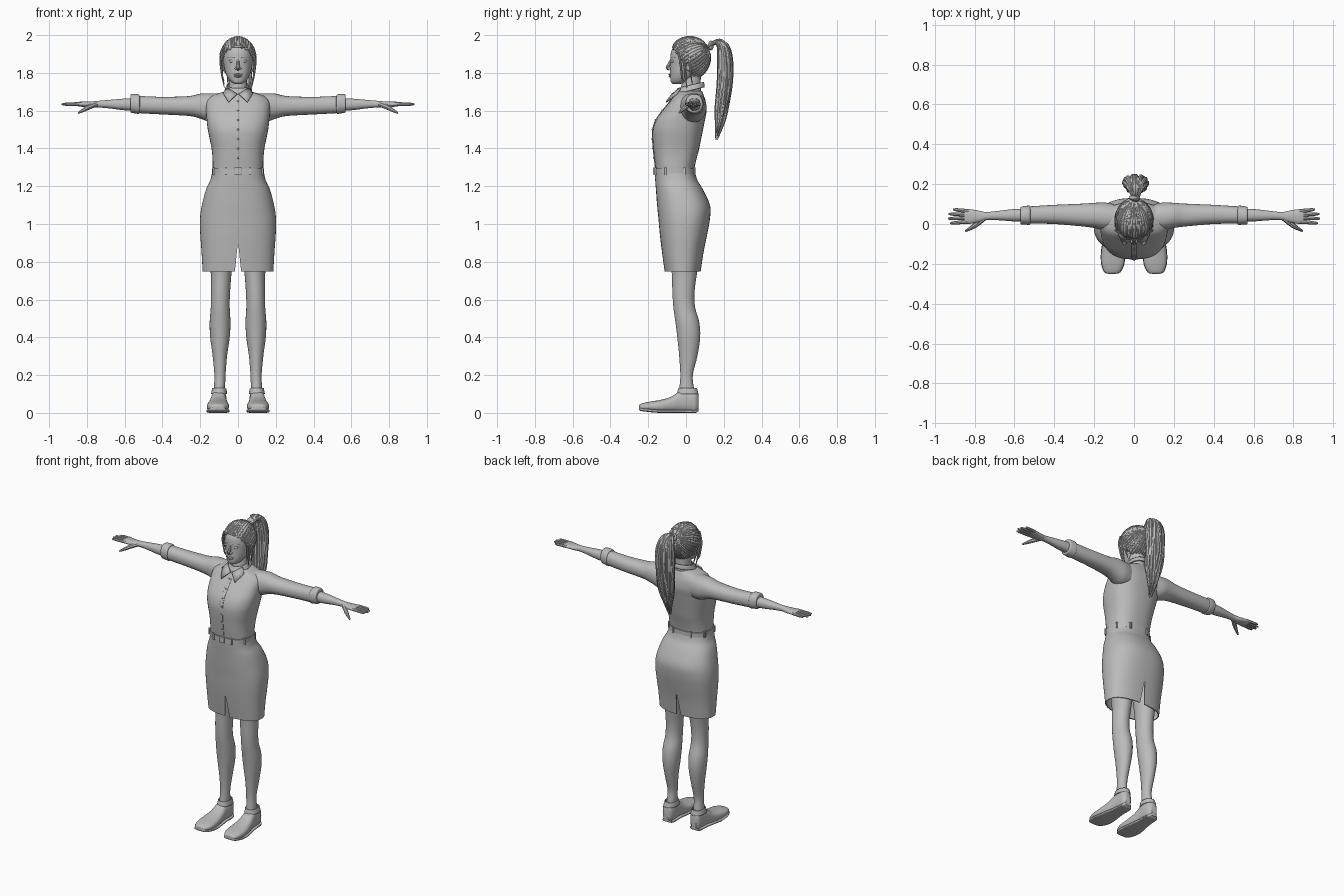
import bpy, bmesh, math, random
from mathutils import Vector

random.seed(4)
if "Cube" in bpy.data.objects:
    bpy.data.objects.remove(bpy.data.objects["Cube"])

grey = bpy.data.materials.new("plain_grey")
grey.use_nodes = True
COLOUR = (0.5, 0.5, 0.5, 1)
grey.diffuse_color = COLOUR
grey.node_tree.nodes["Principled BSDF"].inputs["Base Color"].default_value = COLOUR
parts = []


def finish(name, bm, mirror=False, thick=0):
    """Turn a bmesh into a named part, optionally mirrored or given thickness."""
    bmesh.ops.recalc_face_normals(bm, faces=bm.faces)
    mesh = bpy.data.meshes.new(name)
    bm.to_mesh(mesh)
    bm.free()
    mesh.materials.append(grey)
    ob = bpy.data.objects.new(name, mesh)
    bpy.context.collection.objects.link(ob)
    if thick:
        mod = ob.modifiers.new("thickness", 'SOLIDIFY')
        mod.thickness, mod.offset = thick, 0
    if mirror:
        mod = ob.modifiers.new("mirror", 'MIRROR')
        mod.use_mirror_merge = False
    parts.append(ob)
    return ob


def loft(name, rows, axis='z', power=2.2, sides=40, steps=4, caps=True,
         mirror=False, thick=0, shear=0):
    """Skin rounded sections: (position, low a, high a, low b, high b),
    or (position, half width, low b, high b) when centred."""
    rows = [Vector(r if len(r) == 5 else (r[0], -r[1], *r[1:])) for r in rows]
    path = []
    for i in range(len(rows) - 1):
        p1, p2 = rows[i], rows[i + 1]
        p0, p3 = rows[max(i - 1, 0)], rows[min(i + 2, len(rows) - 1)]
        for k in range(steps):
            t = k / steps
            m1, m2 = (p2 - p0) / 2, (p3 - p1) / 2
            path.append(p1 * (2*t**3 - 3*t*t + 1) + m1 * (t**3 - 2*t*t + t)
                        + p2 * (3*t*t - 2*t**3) + m2 * (t**3 - t*t))
    path.append(rows[-1])
    bm = bmesh.new()
    rings = []
    for t, a0, a1, b0, b1 in path:
        ring = []
        for s in range(sides):
            g = math.tau * s / sides
            c, d = math.cos(g), math.sin(g)
            a = (a0 + a1) / 2 + (a1 - a0) / 2 * math.copysign(abs(c) ** (2 / power), c)
            b = (b0 + b1) / 2 + (b1 - b0) / 2 * math.copysign(abs(d) ** (2 / power), d)
            co = {'x': (t, a, b), 'y': (a, t, b), 'z': (a, b, t + shear * b)}[axis]
            ring.append(bm.verts.new(co))
        rings.append(ring)
    for lo, hi in zip(rings, rings[1:]):
        for s in range(sides):
            n = (s + 1) % sides
            bm.faces.new((lo[s], lo[n], hi[n], hi[s]))
    if caps:
        bm.faces.new(rings[0])
        bm.faces.new(rings[-1])
    return finish(name, bm, mirror, thick)


def ball(name, centre, size, mirror=False, keep=None, thick=0):
    """Ellipsoid, optionally trimmed by a rule on face centres."""
    bm = bmesh.new()
    bmesh.ops.create_uvsphere(bm, u_segments=40, v_segments=24, radius=1)
    for v in bm.verts:
        v.co = Vector(centre) + v.co * Vector(size)
    if keep:
        bmesh.ops.delete(bm, geom=[f for f in bm.faces if not keep(f.calc_center_median())],
                         context='FACES')
    return finish(name, bm, mirror, thick)


def tubes(name, paths, mirror=False):
    """Tapered strands; each path is a list of (point, radius)."""
    cu = bpy.data.curves.new(name, 'CURVE')
    cu.dimensions, cu.bevel_depth, cu.bevel_resolution = '3D', 1, 2
    cu.use_fill_caps, cu.resolution_u = True, 5
    for path in paths:
        sp = cu.splines.new('NURBS')
        sp.points.add(len(path) - 1)
        for p, (co, r) in zip(sp.points, path):
            p.co, p.radius = (*co, 1), r
        sp.order_u, sp.use_endpoint_u = 3, True
    ob = bpy.data.objects.new(name, cu)
    bpy.context.collection.objects.link(ob)
    mesh = bpy.data.meshes.new_from_object(ob.evaluated_get(bpy.context.evaluated_depsgraph_get()))
    bpy.data.objects.remove(ob)
    bm = bmesh.new()
    bm.from_mesh(mesh)
    bpy.data.meshes.remove(mesh)
    return finish(name, bm, mirror)


# Shirt body, front placket and buttons
torso = [(1.27, .132, -.158, .043), (1.3, .134, -.162, .046), (1.35, .135, -.168, .057),
         (1.4, .14, -.173, .07), (1.45, .15, -.177, .08), (1.5, .16, -.176, .09),
         (1.55, .166, -.16, .1), (1.6, .17, -.125, .109), (1.65, .168, -.085, .104),
         (1.68, .135, -.064, .094), (1.705, .06, -.045, .085)]
loft("shirt_body", torso, power=2.5)
front = [r for r in torso if 1.28 < r[0] < 1.69]
loft("shirt_placket", [(z, .012, y - .003, y + .012) for z, w, y, b in front], power=6, sides=16)
for i, (z, w, y, b) in enumerate(front[1:-1]):
    ball(f"shirt_button_{i + 1}", (0, y - .003, z), (.005, .003, .005))

# Collar band and folded points
loft("collar_band", [(1.70, .068, -.058, .094), (1.715, .062, -.05, .094),
                     (1.728, .056, -.042, .09)], caps=False, thick=.008, shear=.25)
bm = bmesh.new()
bm.faces.new([bm.verts.new(p) for p in ((.006, -.072, 1.688), (.056, -.028, 1.72),
                                        (.078, -.05, 1.69), (.05, -.105, 1.645))])
finish("collar_points", bm, True, .008)

# Sleeves with rolled cuffs
loft("sleeves", [(.1, -.03, .1, 1.54, 1.69), (.15, -.032, .108, 1.54, 1.692),
                 (.2, -.02, .106, 1.558, 1.69), (.26, -.012, .102, 1.572, 1.677),
                 (.4, 0, .096, 1.58, 1.673), (.53, .002, .088, 1.587, 1.678)],
     'x', mirror=True)
loft("cuffs", [(.52, .002, .086, 1.59, 1.676), (.525, -.004, .092, 1.583, 1.686),
               (.548, -.003, .09, 1.586, 1.688), (.566, -.002, .086, 1.59, 1.687),
               (.57, .004, .08, 1.597, 1.68)], 'x', mirror=True)

# Forearms, palms, fingers and thumbs
loft("forearms_and_palms", [(.5, .012, .078, 1.598, 1.668), (.6, .013, .075, 1.602, 1.664),
     (.68, .019, .066, 1.612, 1.657), (.74, .02, .06, 1.617, 1.652),
     (.78, .009, .067, 1.617, 1.649), (.83, 0, .075, 1.621, 1.648),
     (.85, .003, .073, 1.624, 1.645)], 'x', mirror=True)
fingers = []
for y, tip_x, tip_y in ((.012, .923, .004), (.03, .934, .027), (.047, .93, .05), (.064, .908, .073)):
    base, tip = Vector((.83, y, 1.635)), Vector((tip_x, tip_y, 1.634))
    fingers.append([(base, .011), (base.lerp(tip, .5), .0095), (base.lerp(tip, .9), .008), (tip, .004)])
fingers.append([((.75, .03, 1.634), .013), ((.79, -.002, 1.62), .014),
                ((.82, -.022, 1.602), .01), ((.845, -.035, 1.588), .005)])
tubes("fingers", fingers, True)

# Skirt with a tapered slit front and back
skirt = loft("skirt", [(.748, .184, -.11, .075), (.85, .19, -.124, .09), (.95, .197, -.136, .11),
                       (1.03, .198, -.143, .124), (1.1, .188, -.15, .124), (1.18, .167, -.156, .088),
                       (1.23, .144, -.16, .058), (1.275, .134, -.163, .045)],
             power=2.4, sides=56, caps=False, thick=.006)
cutter = loft("slit_cutter", [(.7, .022, -1, 1), (.89, .002, -1, 1)], steps=1)
cutter.hide_render = True
mod = skirt.modifiers.new("slit", 'BOOLEAN')
mod.operation, mod.object, mod.solver = 'DIFFERENCE', cutter, 'EXACT'
bpy.context.view_layer.objects.active = skirt
for mod in list(skirt.modifiers):
    bpy.ops.object.modifier_apply(modifier=mod.name)
parts.remove(cutter)
bpy.data.objects.remove(cutter)

# Belt, buckle and loops
loft("belt", [(1.266, .138, -.168, .05), (1.295, .138, -.168, .05)], power=2.5, steps=2)
loft("belt_buckle", [(1.262, .018, -.176, -.16), (1.299, .018, -.176, -.16)], power=8, sides=16)
for i in range(8):
    g = math.tau * (i + .5) / 8
    c, d = math.cos(g), math.sin(g)
    x = .138 * math.copysign(abs(c) ** .8, c)
    y = -.059 + .109 * math.copysign(abs(d) ** .8, d)
    loft(f"belt_loop_{i + 1}", [(1.26, x - .006, x + .006, y - .006, y + .006),
                                (1.3, x - .006, x + .006, y - .006, y + .006)], power=8, sides=16)

# Legs
loft("legs", [(.07, .068, .132, -.04, .05), (.13, .068, .128, -.035, .042),
              (.2, .066, .125, -.03, .036), (.3, .058, .134, -.036, .06),
              (.4, .044, .147, -.046, .075), (.48, .04, .15, -.056, .07),
              (.56, .044, .144, -.067, .048), (.64, .042, .143, -.072, .045),
              (.75, .033, .145, -.076, .06), (.9, .012, .17, -.09, .085),
              (1.05, .01, .17, -.1, .09)], power=2, mirror=True)

# Slip-on shoes with soles and ankle rims
shoe = [(-.25, .095, .122, .022, .036), (-.242, .07, .147, .014, .047),
        (-.2, .05, .163, .008, .058), (-.14, .048, .164, .003, .068),
        (-.08, .055, .154, .003, .085), (-.03, .061, .144, .003, .116),
        (.02, .061, .139, .001, .127), (.05, .067, .135, .001, .124), (.066, .083, .12, .012, .1)]
loft("shoes", shoe, 'y', power=2.4, mirror=True)
loft("shoe_soles", [(y, a - .002, b + .002, max(c - .003, 0), c + .014) for y, a, b, c, d in shoe],
     'y', power=4, mirror=True)
loft("shoe_rims", [(.1, .06, .14, -.046, .064), (.13, .064, .134, -.038, .056)],
     caps=False, mirror=True, thick=.005)

# Neck, head and facial features
loft("neck", [(1.66, .06, -.04, .09), (1.71, .05, -.028, .08), (1.76, .047, -.022, .078),
              (1.82, .05, -.02, .08)], power=2)
loft("head", [(1.742, .018, -.07, -.03), (1.75, .035, -.079, .005), (1.77, .052, -.083, .035),
              (1.8, .066, -.084, .07), (1.84, .075, -.083, .1), (1.88, .08, -.083, .112),
              (1.92, .077, -.076, .11), (1.955, .06, -.05, .09), (1.98, .03, -.015, .055)], power=2.15)
tubes("nose", [[((0, -.077, 1.872), .007), ((0, -.088, 1.845), .009),
                ((0, -.1, 1.826), .01), ((0, -.09, 1.818), .007)]])
ball("nostrils", (.01, -.088, 1.824), (.008, .01, .007), True)
ball("upper_lip", (0, -.084, 1.791), (.024, .008, .005))
ball("lower_lip", (0, -.083, 1.782), (.02, .009, .006))
ball("eyes", (.032, -.07, 1.862), (.015, .009, .008), True)
tubes("brows", [[((.014, -.079, 1.88), .004), ((.035, -.073, 1.886), .005), ((.055, -.057, 1.88), .003)]], True)
ball("ears", (.08, .015, 1.84), (.011, .018, .03), True)

# Hair cap and swept-back locks
CENTRE, SIZE = Vector((0, .02, 1.88)), Vector((.092, .106, .11))
ball("hair_cap", CENTRE, SIZE, keep=lambda p: p.z > 1.84 - 1.4 * p.y, thick=.006)
tie = Vector((0, .88, .48))
up, back = Vector((0, -.58, .81)), Vector((0, .81, .58))
locks = []
for i in range(40):
    g = math.tau * (i + .5) / 40
    start = (Vector((math.cos(g), 0, 0)) + up * math.sin(g) - back * random.uniform(.33, .48)).normalized()
    lock = []
    for k in range(7):
        d = start.lerp(tie, k / 6).normalized()
        lock.append((CENTRE + d * SIZE * random.uniform(.99, 1.02), .0085 - abs(k - 2.5) * .001))
    locks.append(lock)
tubes("hair_locks", locks)

# Loose locks beside the face
loose = []
for y, z, r in ((-.035, 1.76, .006), (-.015, 1.72, .007), (.015, 1.74, .006)):
    loose.append([((.07, y - .01, 1.935), .003), ((.094, y, 1.88), r), ((.088, y + .01, 1.82), r),
                  ((.082, y + .012, 1.77), r * .7), ((.072, y + .02, z), .001)])
tubes("loose_locks", loose, True)

# Ponytail: a core with wavy strands around it, and its tie
spine = [(.12, 1.94, .2), (.16, 1.972, .4), (.2, 1.95, .75), (.21, 1.85, 1), (.205, 1.73, .95),
         (.19, 1.62, .9), (.18, 1.53, .55), (.16, 1.45, .2)]
strands = [[((.008, y, z), .035 * s) for y, z, s in spine[:-1]]]
for i in range(22):
    g = math.tau * i / 22
    phase, cut = random.uniform(0, 6), random.uniform(-.04, .06)
    strand = []
    for k, (y, z, s) in enumerate(spine):
        x = .008 + .052 * s * math.cos(g) + .008 * s * math.sin(k * 1.3 + phase)
        drop = cut * max(k - 4, 0) / 3
        strand.append(((x, y + .032 * s * math.sin(g), z + max(drop, -.005)), .004 + .009 * s if k < 7 else .001))
    strands.append(strand)
tubes("ponytail", strands)
ball("hair_tie", (0, .132, 1.945), (.026, .014, .026))

# Smooth shading with sharp creases kept
bpy.ops.object.select_all(action='DESELECT')
for ob in parts:
    ob.select_set(True)
bpy.context.view_layer.objects.active = parts[0]
bpy.ops.object.shade_smooth_by_angle(angle=math.radians(40))
